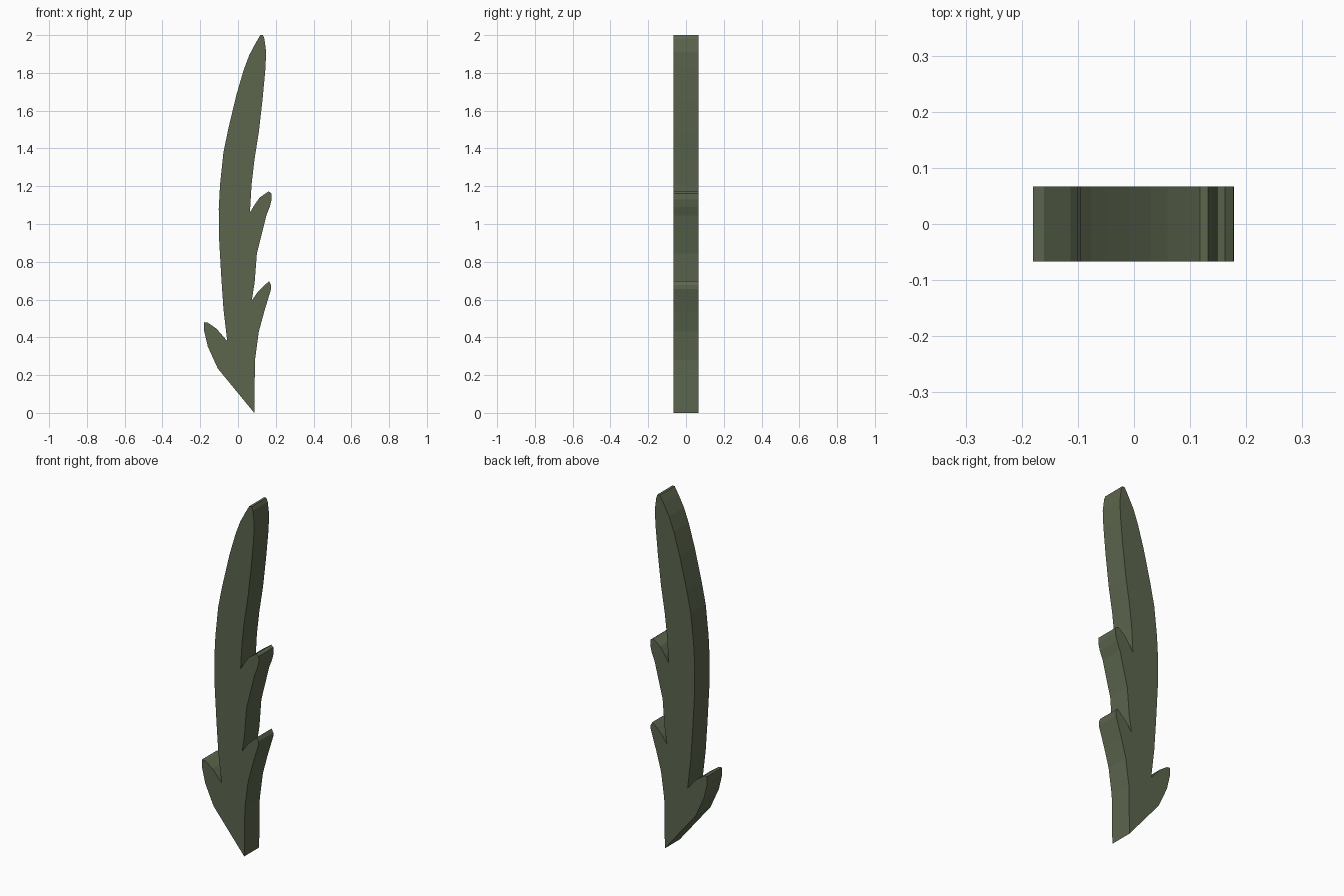
import bpy, bmesh

HALF_DEPTH = 0.067

# Blade outline in x, z, split by feature (counter-clockwise seen from the front)
root = [(0.086, 0.0), (0.09, 0.28), (0.11, 0.43), (0.14, 0.54)]
lower_barb = [(0.175, 0.655), (0.175, 0.677), (0.164, 0.697), (0.14, 0.675),
              (0.105, 0.64), (0.073, 0.595)]
upper_barb = [(0.088, 0.69), (0.10, 0.845), (0.125, 0.945), (0.15, 1.045),
              (0.168, 1.09), (0.178, 1.13), (0.177, 1.162), (0.162, 1.173),
              (0.115, 1.14), (0.09, 1.105), (0.063, 1.06)]
tip = [(0.072, 1.21), (0.087, 1.34), (0.11, 1.485), (0.13, 1.66), (0.145, 1.82),
       (0.149, 1.91), (0.14, 1.98), (0.132, 2.0), (0.118, 2.0), (0.093, 1.957),
       (0.06, 1.895)]
back_edge = [(0.03, 1.815), (-0.008, 1.685), (-0.05, 1.51), (-0.077, 1.38),
             (-0.095, 1.21), (-0.102, 1.08), (-0.1, 0.92), (-0.088, 0.71),
             (-0.077, 0.55), (-0.057, 0.38)]
side_barb = [(-0.113, 0.445), (-0.16, 0.478), (-0.18, 0.48), (-0.18, 0.437),
             (-0.16, 0.352), (-0.107, 0.235)]
outline = root + lower_barb + upper_barb + tip + back_edge + side_barb

# Extrude the outline through the thickness
bm = bmesh.new()
front = bm.faces.new([bm.verts.new((x, -HALF_DEPTH, z)) for x, z in outline])
result = bmesh.ops.extrude_face_region(bm, geom=[front], use_keep_orig=True)
moved = [v for v in result["geom"] if isinstance(v, bmesh.types.BMVert)]
bmesh.ops.translate(bm, verts=moved, vec=(0, 2 * HALF_DEPTH, 0))
bmesh.ops.recalc_face_normals(bm, faces=bm.faces)
bmesh.ops.triangulate(bm, faces=[f for f in bm.faces if len(f.verts) > 4])

mesh = bpy.data.meshes.new("barbed_blade")
bm.to_mesh(mesh)
bm.free()
blade = bpy.data.objects.new("barbed_blade", mesh)
bpy.context.collection.objects.link(blade)

# Dull green colour
green = bpy.data.materials.new("dull_green")
green.diffuse_color = (0.107, 0.133, 0.076, 1)
mesh.materials.append(green)
